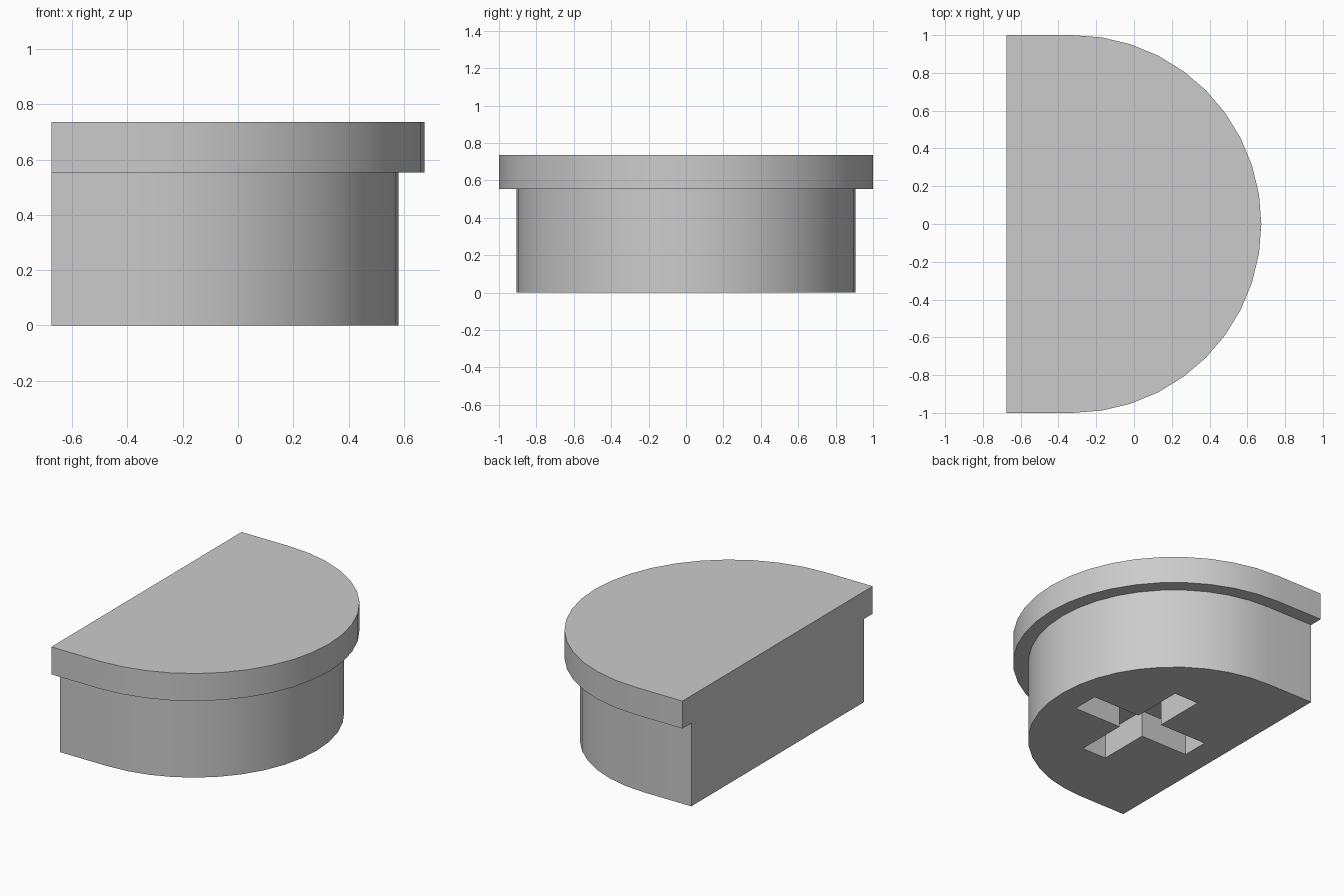
import bpy, bmesh
from math import sin, cos, pi, radians

cube = bpy.data.objects.get("Cube")
if cube:
    bpy.data.objects.remove(cube)

FLAT_X, ARC_X = -0.674, -0.326      # flat side, centre of the round side
COLLAR_R, BODY_R = 1.0, 0.907
SHOULDER_Z, TOP_Z = 0.553, 0.736
SEGMENTS = 20

grey = bpy.data.materials.new("plain_grey")
grey.use_nodes = True
colour = (0.6, 0.6, 0.6, 1)
grey.diffuse_color = colour
grey.node_tree.nodes["Principled BSDF"].inputs["Base Color"].default_value = colour


def make_object(name, bm):
    bmesh.ops.recalc_face_normals(bm, faces=bm.faces)
    mesh = bpy.data.meshes.new(name)
    bm.to_mesh(mesh)
    bm.free()
    mesh.materials.append(grey)
    obj = bpy.data.objects.new(name, mesh)
    bpy.context.collection.objects.link(obj)
    return obj


def d_outline(bm, radius, z):
    """D-shaped ring of vertices, open along the flat side."""
    points = [(FLAT_X, -radius)]
    for i in range(SEGMENTS + 1):
        a = -pi / 2 + pi * i / SEGMENTS
        points.append((ARC_X + radius * cos(a), radius * sin(a)))
    points.append((FLAT_X, radius))
    return [bm.verts.new((x, y, z)) for x, y in points]


# Plug: D-shaped body with a wider collar, flush on the flat side
bm = bmesh.new()
rings = [d_outline(bm, r, z) for r, z in (
    (BODY_R, 0), (BODY_R, SHOULDER_Z), (COLLAR_R, SHOULDER_Z), (COLLAR_R, TOP_Z))]
for low, high in zip(rings, rings[1:]):
    for i in range(len(low) - 1):
        bm.faces.new((low[i], low[i + 1], high[i + 1], high[i]))
bm.faces.new(rings[0])
bm.faces.new(rings[-1])
bm.faces.new([r[0] for r in rings] + [r[-1] for r in reversed(rings)])
plug = make_object("plug", bm)

# Cross-shaped socket cut into the underside
SOCKET_X, ARM, HALF, DEPTH = -0.05, 0.445, 0.091, 0.18
bm = bmesh.new()
cross = []
for k in range(4):
    c, s = round(cos(k * pi / 2)), round(sin(k * pi / 2))
    for x, y in ((ARM, -HALF), (ARM, HALF), (HALF, HALF)):
        cross.append(bm.verts.new((SOCKET_X + c * x - s * y, s * x + c * y, -DEPTH)))
base = bm.faces.new(cross)
top = bmesh.ops.extrude_face_region(bm, geom=[base])["geom"]
bmesh.ops.translate(bm, vec=(0, 0, 2 * DEPTH),
                    verts=[v for v in top if isinstance(v, bmesh.types.BMVert)])
cutter = make_object("socket_cutter", bm)
cutter.hide_render = True

bpy.ops.object.select_all(action="DESELECT")
plug.select_set(True)
bpy.context.view_layer.objects.active = plug
cut = plug.modifiers.new("socket", "BOOLEAN")
cut.operation = "DIFFERENCE"
cut.solver = "EXACT"
cut.object = cutter
bpy.ops.object.modifier_apply(modifier=cut.name)
bpy.data.objects.remove(cutter)
bpy.ops.object.shade_smooth_by_angle(angle=radians(30))
